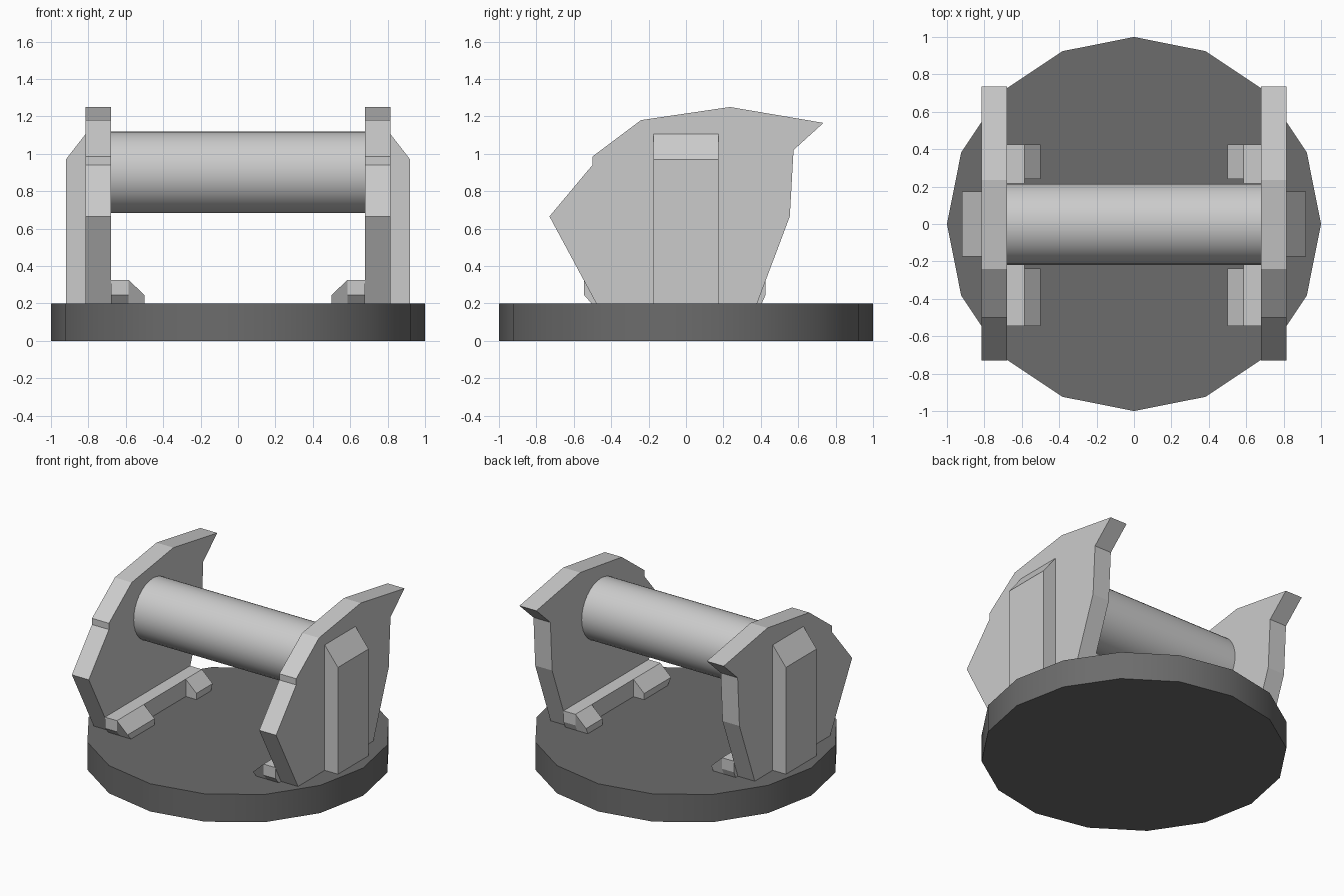
import bpy, bmesh, math
from mathutils import Matrix

if "Cube" in bpy.data.objects:
    bpy.data.objects.remove(bpy.data.objects["Cube"])


def finish(bm, name, smooth=False):
    bmesh.ops.recalc_face_normals(bm, faces=bm.faces)
    me = bpy.data.meshes.new(name)
    bm.to_mesh(me)
    bm.free()
    ob = bpy.data.objects.new(name, me)
    bpy.context.collection.objects.link(ob)
    if smooth:
        bpy.ops.object.select_all(action='DESELECT')
        ob.select_set(True)
        bpy.context.view_layer.objects.active = ob
        bpy.ops.object.shade_smooth_by_angle(angle=math.radians(30))
    return ob


def loft(name, a, b):
    """Solid between two matching outlines."""
    bm = bmesh.new()
    va = [bm.verts.new(p) for p in a]
    vb = [bm.verts.new(p) for p in b]
    bm.faces.new(va)
    bm.faces.new(vb[::-1])
    n = len(va)
    for i in range(n):
        j = (i + 1) % n
        bm.faces.new((va[i], vb[i], vb[j], va[j]))
    return finish(bm, name)


def prism_x(name, yz, x0, x1):
    return loft(name, [(x0, y, z) for y, z in yz], [(x1, y, z) for y, z in yz])


def cylinder(name, sides, radius, depth, matrix):
    bm = bmesh.new()
    bmesh.ops.create_cone(bm, cap_ends=True, segments=sides, radius1=radius,
                          radius2=radius, depth=depth, matrix=matrix)
    return finish(bm, name, smooth=True)


# Round base
base = cylinder("base", 16, 1.0, 0.2, Matrix.Translation((0, 0, 0.1)))
mat = bpy.data.materials.new("dark_grey")
mat.diffuse_color = (0.15, 0.15, 0.15, 1)
mat.use_nodes = True
mat.node_tree.nodes["Principled BSDF"].inputs["Base Color"].default_value = mat.diffuse_color
base.data.materials.append(mat)

# Horizontal drum between the plates
cylinder("drum", 32, 0.218, 1.38,
         Matrix.Translation((0, 0, 0.902)) @ Matrix.Rotation(math.pi / 2, 4, 'Y'))

PLATE = [(-0.48, 0.2), (-0.73, 0.665), (-0.5, 0.94), (-0.5, 0.985),
         (-0.24, 1.18), (0.235, 1.25), (0.735, 1.165), (0.575, 1.02),
         (0.555, 0.665), (0.38, 0.2)]
RIB = [(0.815, 0.2), (0.92, 0.2), (0.92, 0.97), (0.815, 1.105)]
BAR = [(-0.505, 0.2), (-0.545, 0.245), (-0.545, 0.325),
       (0.425, 0.325), (0.425, 0.245), (0.405, 0.2)]
TAB = [(0.585, 0.2), (0.585, 0.245), (0.585, 0.325), (0.5, 0.245), (0.5, 0.2)]

for side, s in (("left", -1), ("right", 1)):
    # Side plate
    prism_x(side + "_plate", PLATE, s * 0.68, s * 0.815)
    # Outer rib with sloped top
    loft(side + "_rib", [(s * x, -0.175, z) for x, z in RIB],
         [(s * x, 0.175, z) for x, z in RIB])
    # Inner foot bar
    prism_x(side + "_foot_bar", BAR, s * 0.585, s * 0.68)
    # Sloped tabs at both ends of the bar
    for end, inner, outer, low in (("front", -0.237, -0.545, -0.505),
                                   ("back", 0.24, 0.425, 0.405)):
        loft(f"{side}_{end}_tab", [(s * x, inner, z) for x, z in TAB],
             [(s * x, low if z < 0.22 else outer, z) for x, z in TAB])
